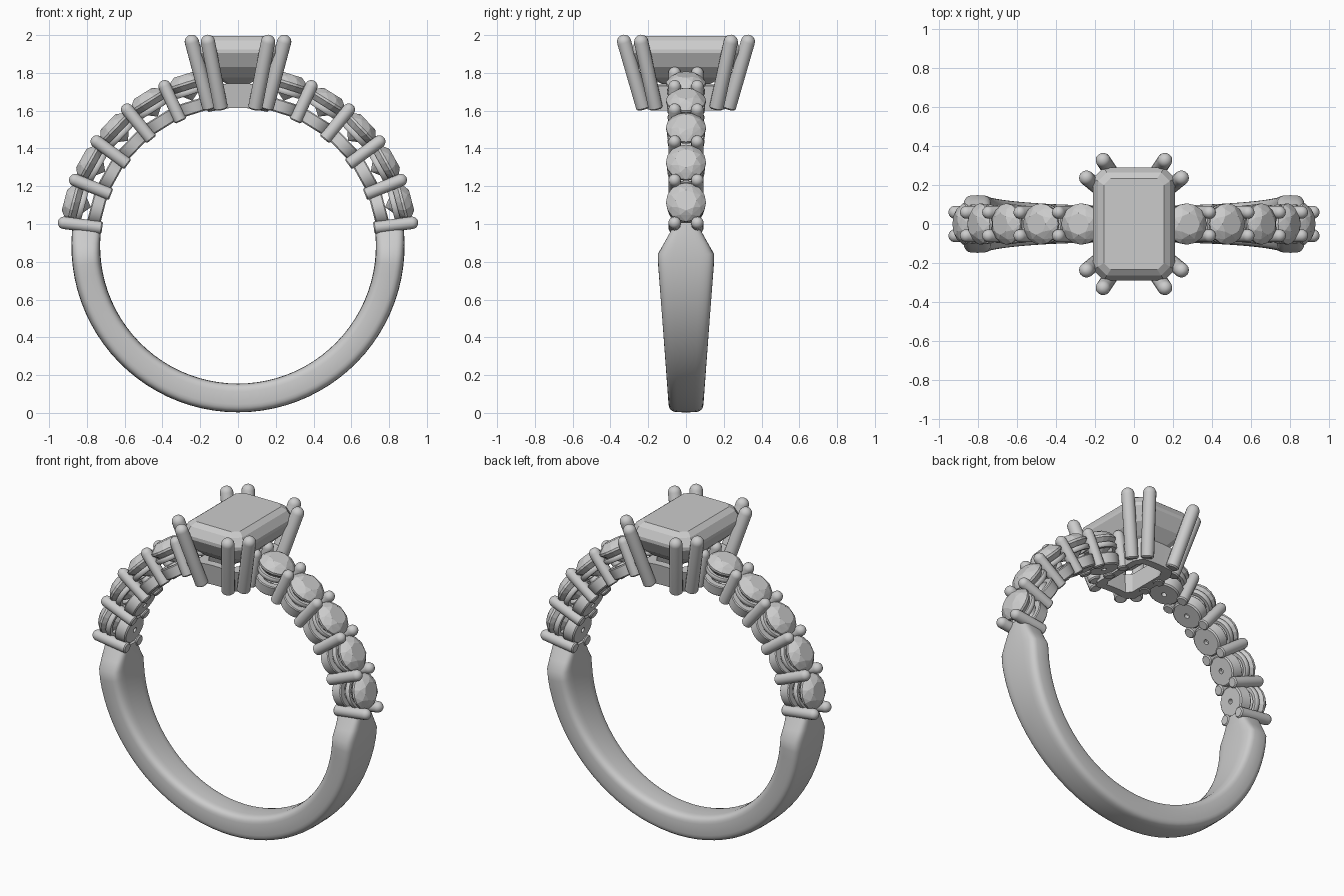
import bpy, bmesh
from math import sin, cos, pi, radians
from mathutils import Vector, Matrix

if "Cube" in bpy.data.objects:
    bpy.data.objects.remove(bpy.data.objects["Cube"])

CZ = 0.885          # height of the ring centre
R_IN, R_OUT = 0.73, 0.882


def finish(name, bm, smooth=None):
    bmesh.ops.recalc_face_normals(bm, faces=bm.faces)
    me = bpy.data.meshes.new(name)
    bm.to_mesh(me)
    bm.free()
    ob = bpy.data.objects.new(name, me)
    bpy.context.collection.objects.link(ob)
    if smooth:
        bpy.ops.object.select_all(action='DESELECT')
        ob.select_set(True)
        bpy.context.view_layer.objects.active = ob
        bpy.ops.object.shade_smooth_by_angle(angle=radians(smooth))
    return ob


def loft(name, rings, closed=False, caps=True, smooth=40):
    bm = bmesh.new()
    vs = [[bm.verts.new(p) for p in r] for r in rings]
    n = len(vs[0])
    pairs = list(zip(vs, vs[1:])) + ([(vs[-1], vs[0])] if closed else [])
    for a, b in pairs:
        for i in range(n):
            j = (i + 1) % n
            bm.faces.new((a[i], a[j], b[j], b[i]))
    if caps and not closed:
        bm.faces.new(vs[0])
        bm.faces.new(vs[-1])
    return finish(name, bm, smooth)


def circle(r, h, n, turn=0):
    return [Vector((r * cos(2 * pi * (i + turn) / n), r * sin(2 * pi * (i + turn) / n), h))
            for i in range(n)]


def lathe(name, profile, mat, n=32, closed=False):
    return loft(name, [[mat @ p for p in circle(r, h, n)] for r, h in profile], closed)


def hull(name, points):
    bm = bmesh.new()
    for p in points:
        bm.verts.new(p)
    bmesh.ops.convex_hull(bm, input=bm.verts)
    return finish(name, bm)


def prong(name, a, b, r):
    # round wire from a to b with a domed tip
    a, b = Vector(a), Vector(b)
    d = b - a
    mat = Matrix.Translation(a) @ d.to_track_quat('Z', 'Y').to_matrix().to_4x4()
    L = d.length
    prof = [(r * 0.8, 0), (r, r * 0.2)]
    prof += [(r * cos(t * pi / 12), L - r + r * sin(t * pi / 12)) for t in range(6)]
    prof.append((r * 0.05, L))
    lathe(name, prof, mat, 16)


def radial(deg):
    # frame at the ring centre whose local z points outward at the given angle
    return Matrix.Translation((0, 0, CZ)) @ Matrix.Rotation(radians(90 - deg), 4, 'Y')


# shank: flattened section swept round the lower part, widest at the shoulders
def half_width(deg):
    if deg > -3:
        return 0.148 - 0.088 * (deg + 3) / 11
    if deg > -7:
        return 0.148
    return 0.093 + 0.055 * (CZ + R_OUT * sin(radians(deg))) / 0.78


angles = [8, 4.5, 1, -3, -7] + [-7 - 83 * i / 20 for i in range(1, 21)]
path = [(a, a) for a in angles] + [(-180 - a, a) for a in reversed(angles[:-1])]
rings = []
for a, key in path:
    w, ring = half_width(key), []
    for i in range(32):
        t = 2 * pi * i / 32
        c, s = cos(t), sin(t)
        y = w * (abs(c) ** 0.45) * (1 if c > 0 else -1)
        r = (R_IN + R_OUT) / 2 + (R_OUT - R_IN) / 2 * (abs(s) ** 0.5) * (1 if s > 0 else -1)
        ring.append(Vector((r * cos(radians(a)), y, CZ + r * sin(radians(a)))))
    rings.append(ring)
loft("shank", rings, smooth=35)

# shoulders: five round stones per side, each with a cup, a rail and prong pairs
FIRST, STEP = 7.5, 14.45
for side in (1, -1):
    word = "right" if side > 0 else "left"
    for k in range(6):
        deg = FIRST + STEP * k
        m = radial(deg if side > 0 else 180 - deg)
        for y in (-0.06, 0.06):
            prong(f"{word}_prong_{k}", m @ Vector((0, y, 0.725)), m @ Vector((0, y, 0.962)), 0.033)
        if k == 5:
            break
        deg += STEP / 2
        m = radial(deg if side > 0 else 180 - deg)
        lathe(f"{word}_cup_{k}", [(0.015, 0.735), (0.082, 0.735), (0.09, 0.742), (0.098, 0.80),
                                  (0.094, 0.806), (0.06, 0.806), (0.015, 0.76)], m, closed=True)
        lathe(f"{word}_rail_{k}", [(0.075, 0.838), (0.094, 0.838), (0.1, 0.844), (0.102, 0.862),
                                   (0.098, 0.868), (0.08, 0.868)], m, closed=True)
        pts = (circle(0.056, 0.95, 8) + circle(0.083, 0.934, 8, 0.5) + circle(0.106, 0.908, 16)
               + circle(0.106, 0.895, 16) + circle(0.06, 0.85, 8, 0.5) + [Vector((0, 0, 0.805))])
        hull(f"{word}_stone_{k}", [m @ p for p in pts])


# centre stone: step cut with clipped corners
def octagon(x, y, c, z):
    return [Vector((sx * px, sy * py, z)) for sx in (1, -1) for sy in (1, -1)
            for px, py in ((x, y - c), (x - c, y))]


hull("centre_stone", octagon(0.155, 0.235, 0.035, 1.995) + octagon(0.185, 0.265, 0.045, 1.972)
     + octagon(0.21, 0.29, 0.055, 1.925) + octagon(0.21, 0.29, 0.055, 1.905)
     + octagon(0.172, 0.25, 0.045, 1.83) + octagon(0.115, 0.19, 0.03, 1.775)
     + octagon(0.06, 0.13, 0.015, 1.742))

# seat frame under the centre stone, bent to follow the finger hole
outline = []
for x0, y0, x1, y1 in ((1, -1, 1, 1), (1, 1, -1, 1), (-1, 1, -1, -1), (-1, -1, 1, -1)):
    for i in range(8):
        t = 0.12 + 0.88 * i / 8
        outline.append(((x0 + (x1 - x0) * t), (y0 + (y1 - y0) * t)))


def bent(px, py, r):
    return Vector((px, py, CZ + (r * r - px * px) ** 0.5))


frame = [[bent(x * ox, y * oy, r) for x, y in outline]
         for ox, oy, r in ((0.14, 0.205, 0.73), (0.155, 0.225, 0.86),
                           (0.105, 0.175, 0.86), (0.09, 0.155, 0.73))]
loft("seat_frame", frame, closed=True, smooth=30)

# paired claws at each corner of the centre stone
for sx in (1, -1):
    for sy in (1, -1):
        prong("side_claw", (sx * 0.15, sy * 0.16, 1.61), (sx * 0.254, sy * 0.245, 2.0), 0.038)
        prong("end_claw", (sx * 0.09, sy * 0.225, 1.61), (sx * 0.166, sy * 0.338, 2.0), 0.038)
